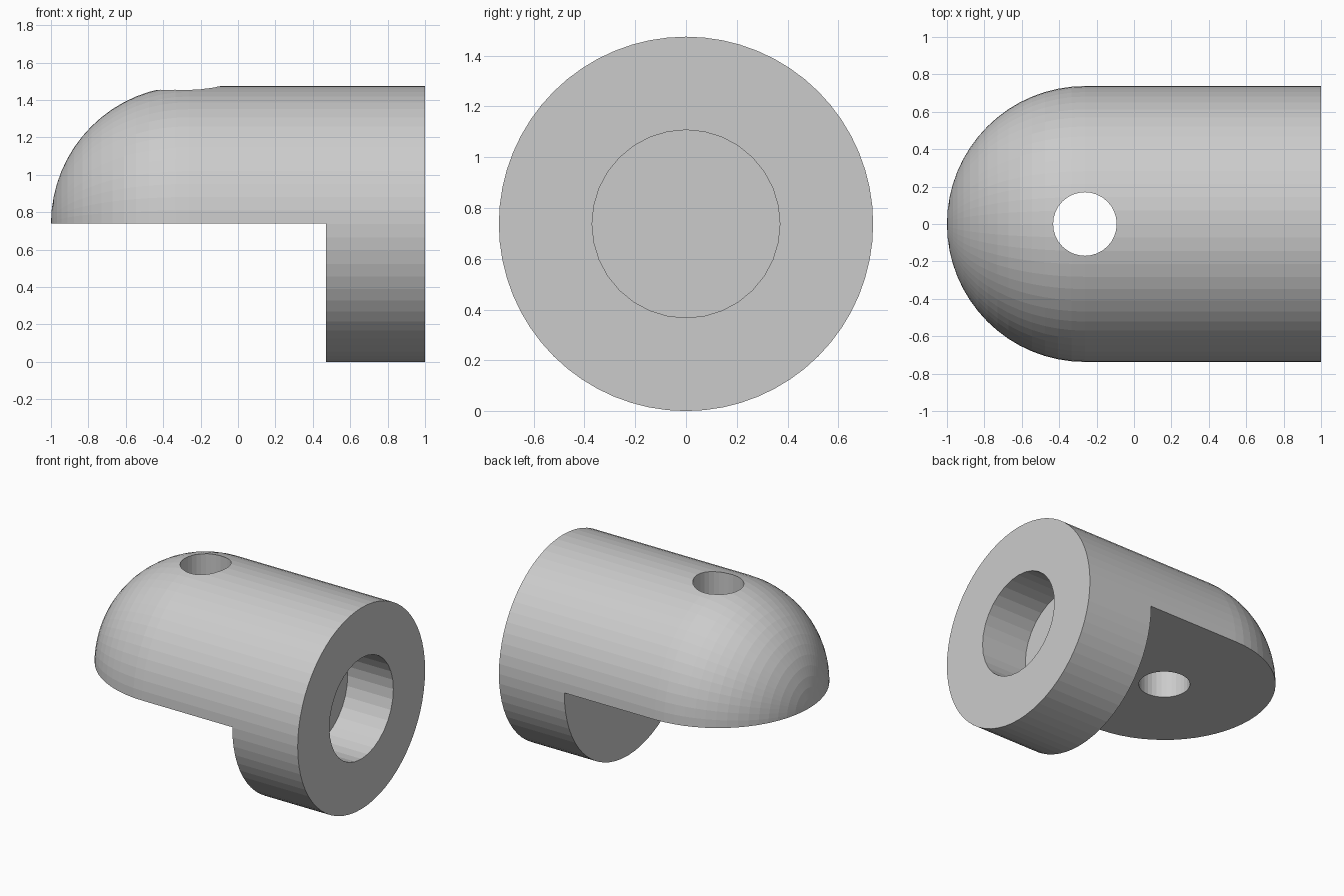
import bpy, bmesh
from math import pi, sin, cos
from mathutils import Matrix, Vector

if "Cube" in bpy.data.objects:
    bpy.data.objects.remove(bpy.data.objects["Cube"])

R = 0.7375          # outer radius, also height of the axis
DOME_X = -1 + R     # centre of the rounded end


def add_object(name, bm):
    bmesh.ops.recalc_face_normals(bm, faces=bm.faces)
    mesh = bpy.data.meshes.new(name)
    bm.to_mesh(mesh)
    bm.free()
    obj = bpy.data.objects.new(name, mesh)
    bpy.context.collection.objects.link(obj)
    return obj


def cylinder(name, radius, length, centre, segments, along_x=False):
    bm = bmesh.new()
    turn = Matrix.Rotation(pi / 2, 4, 'Y') if along_x else Matrix()
    bmesh.ops.create_cone(bm, cap_ends=True, segments=segments, radius1=radius,
                          radius2=radius, depth=length,
                          matrix=Matrix.Translation(centre) @ turn)
    return add_object(name, bm)


def box(name, low, high):
    low, high = Vector(low), Vector(high)
    bm = bmesh.new()
    bmesh.ops.create_cube(bm, size=1, matrix=Matrix.Translation((low + high) / 2)
                          @ Matrix.Diagonal((*(high - low), 1)))
    return add_object(name, bm)


def cut(obj, cutter):
    mod = obj.modifiers.new(cutter.name, 'BOOLEAN')
    mod.operation = 'DIFFERENCE'
    mod.solver = 'EXACT'
    mod.object = cutter
    bpy.context.view_layer.objects.active = obj
    bpy.ops.object.modifier_apply(modifier=mod.name)
    bpy.data.objects.remove(cutter)


# Round-ended body: quarter-circle and straight profile spun about the x axis
bm = bmesh.new()
steps = 16
profile = [(DOME_X - R * cos(i * pi / 2 / steps), R * sin(i * pi / 2 / steps))
           for i in range(steps + 1)] + [(1, R), (1, 0)]
verts = [bm.verts.new((x, 0, R - r)) for x, r in profile]
edges = [bm.edges.new(pair) for pair in zip(verts, verts[1:])]
bmesh.ops.spin(bm, geom=verts + edges, cent=(0, 0, R), axis=(1, 0, 0),
               angle=2 * pi, steps=64)
bmesh.ops.remove_doubles(bm, verts=bm.verts, dist=1e-4)
# merge the end fan into one flat face
end = [f for f in bm.faces if all(v.co.x > 0.999 for v in f.verts)]
bmesh.ops.dissolve_faces(bm, faces=end, use_verts=True)
body = add_object("rod_end_body", bm)

# Lower half removed to leave the flat tongue
cut(body, box("tongue_cut", (-2, -2, -1), (0.47, 2, 0.74)))
# Pin hole through the tongue
cut(body, cylinder("pin_hole", 0.17, 2, (DOME_X, 0, 1.3), 32))
# Blind socket in the flat end
cut(body, cylinder("socket", 0.37, 0.74, (1, 0, R), 32, along_x=True))
